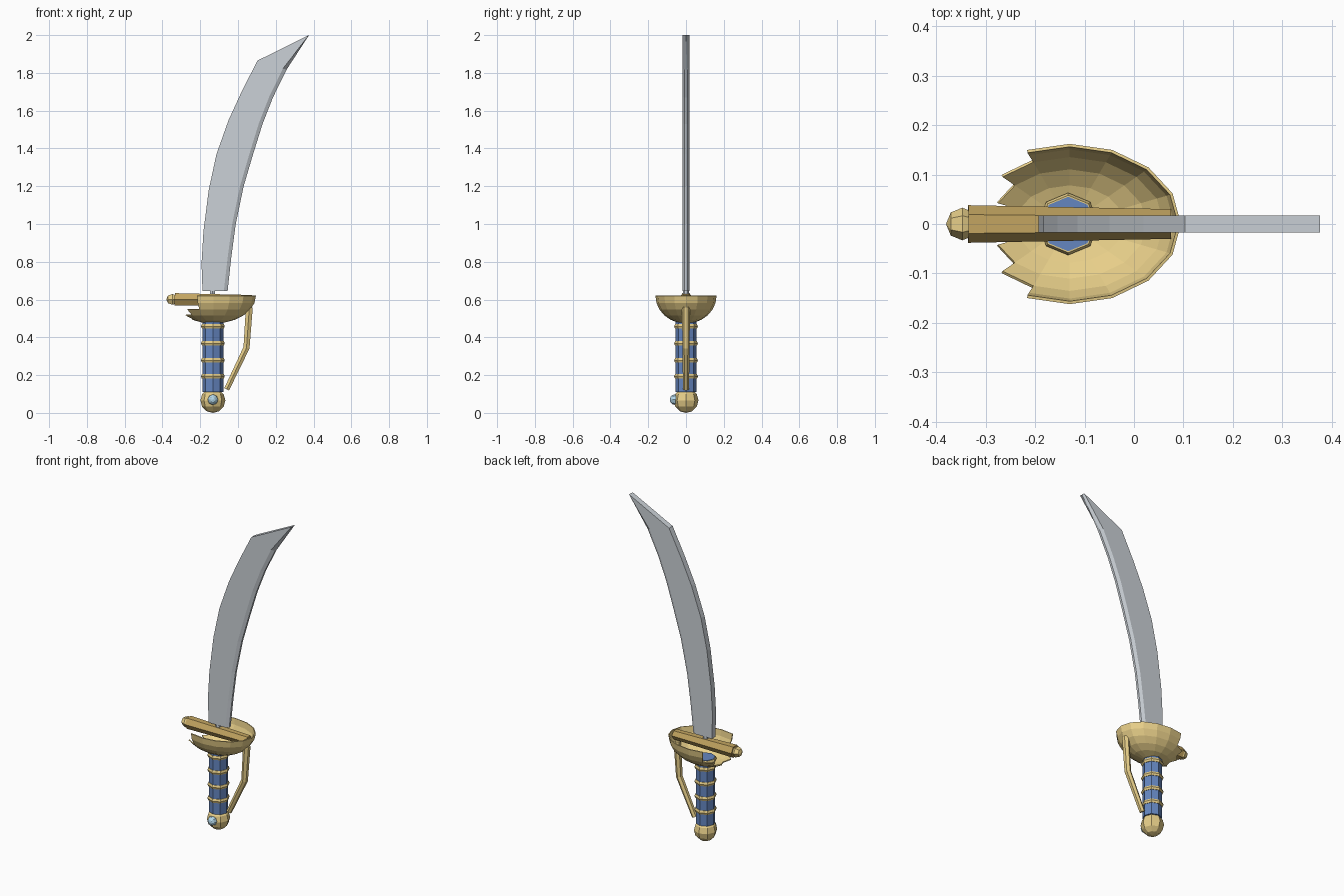
import bpy, bmesh, math
from mathutils import Vector, Matrix

if "Cube" in bpy.data.objects:
    bpy.data.objects.remove(bpy.data.objects["Cube"])


def material(name, rgb):
    m = bpy.data.materials.new(name)
    m.diffuse_color = (*rgb, 1)
    m.use_nodes = True
    m.node_tree.nodes["Principled BSDF"].inputs["Base Color"].default_value = m.diffuse_color
    return m


GOLD = material("gold", (0.80, 0.62, 0.25))
BRONZE = material("dark_gold", (0.55, 0.38, 0.12))
BLUE = material("blue_leather", (0.13, 0.24, 0.53))
GEM = material("light_blue_gem", (0.45, 0.68, 0.82))
STEEL = material("steel", (0.60, 0.64, 0.68))
CX = -0.133  # axis of the hilt


def finish(name, bm, mat):
    bmesh.ops.remove_doubles(bm, verts=bm.verts, dist=0.0001)
    bmesh.ops.recalc_face_normals(bm, faces=bm.faces)
    me = bpy.data.meshes.new(name)
    bm.to_mesh(me)
    bm.free()
    ob = bpy.data.objects.new(name, me)
    bpy.context.collection.objects.link(ob)
    me.materials.append(mat)
    return ob


def skin(bm, loops, closed=False):
    """Bridge equal-length point loops, capping the ends unless closed."""
    rows = [[bm.verts.new(p) for p in loop] for loop in loops]
    n = len(rows[0])
    pairs = list(zip(rows, rows[1:])) + ([(rows[-1], rows[0])] if closed else [])
    for a, b in pairs:
        for i in range(n):
            j = (i + 1) % n
            bm.faces.new((a[i], a[j], b[j], b[i]))
    if not closed:
        bm.faces.new(rows[0])
        bm.faces.new(rows[-1])


def ball(name, loc, r, segs, rings, mat, rot=None):
    bm = bmesh.new()
    bmesh.ops.create_uvsphere(bm, u_segments=segs, v_segments=rings, radius=r,
                              matrix=Matrix.Translation(loc) @ (rot or Matrix()))
    return finish(name, bm, mat)


def lathe_ring(r, z, n=8):
    return [(CX + r * math.cos(2 * math.pi * i / n),
             r * math.sin(2 * math.pi * i / n), z) for i in range(n)]


def bar(name, path, radii, mat, n=6):
    """Six-sided rod along a path in the XZ plane, mitred at the bends."""
    pts = [Vector((x, 0, z)) for x, z in path]
    loops = []
    for i, p in enumerate(pts):
        t = (pts[min(i + 1, len(pts) - 1)] - pts[max(i - 1, 0)]).normalized()
        side = Vector((0, 1, 0))
        up = t.cross(side)
        loops.append([p + radii[i] * (side * math.cos(2 * math.pi * k / n)
                                      + up * math.sin(2 * math.pi * k / n)) for k in range(n)])
    bm = bmesh.new()
    skin(bm, loops)
    return finish(name, bm, mat)


# Blade: curved, flat sides, bevelled cutting edge, clipped point
spine = [(-.188, .645), (-.193, .79), (-.183, .96), (-.155, 1.18),
         (-.114, 1.37), (-.05, 1.55), (.019, 1.70), (.103, 1.865)]
edge = [(-.055, .645), (-.036, .82), (-.012, 1.0), (.03, 1.2),
        (.08, 1.37), (.13, 1.53), (.185, 1.67), (.257, 1.817)]
T, FLAT = 0.0175, 0.007
loops = []
for s, e in zip(spine, edge):
    s, e = Vector((s[0], 0, s[1])), Vector((e[0], 0, e[1]))
    i = e + (s - e).normalized() * 0.02
    loops.append([p + Vector((0, y, 0)) for p, y in
                  ((s, -T), (i, -T), (e, -FLAT), (e, FLAT), (i, T), (s, T))])
tip = (0.376, 2.0)
loops.append([(tip[0], y, tip[1]) for y in (-T, -T, 0, 0, T, T)])
bm = bmesh.new()
rows = [[bm.verts.new(p) for p in l] for l in loops]
for a, b in zip(rows, rows[1:]):
    for i in range(6):
        j = (i + 1) % 6
        bm.faces.new((a[i], a[j], b[j], b[i]))
bm.faces.new(rows[0])
bmesh.ops.dissolve_degenerate(bm, dist=0.0001, edges=bm.edges)
finish("blade", bm, STEEL)

# Short tang joining the blade to the cross bar
bar("blade_tang", [(-.135, .60), (-.135, .65)], [.016, .016], STEEL)

# Cross bar with end knob
bar("cross_bar", [(-.335, .601), (.075, .598)], [.038, .030], BRONZE)
ball("cross_bar_knob", (-.347, 0, .601), .033, 6, 4, GOLD, Matrix.Rotation(math.pi / 2, 4, 'Y'))

# Bowl guard: half ellipsoid with a stepped opening at the back
COLS, RX, RY, DEPTH, TOP = 16, 0.225, 0.162, 0.147, 0.62
first_row = {5: 2, 6: 3, 7: 4, 8: 4, 9: 3, 10: 2}
bm = bmesh.new()
grid = []
for r in range(6):
    el = math.radians(15 * r)
    grid.append([bm.verts.new((-.13 + RX * math.cos(el) * math.cos(2 * math.pi * c / COLS),
                               RY * math.cos(el) * math.sin(2 * math.pi * c / COLS),
                               TOP - DEPTH * math.sin(el))) for c in range(COLS)])
for r in range(5):
    for c in range(COLS):
        if r >= first_row.get(c, 0):
            d = (c + 1) % COLS
            bm.faces.new((grid[r][c], grid[r][d], grid[r + 1][d], grid[r + 1][c]))
bm.faces.new(grid[5])
bmesh.ops.delete(bm, geom=[v for v in bm.verts if not v.link_faces], context='VERTS')
bowl = finish("bowl_guard", bm, GOLD)
mod = bowl.modifiers.new("thickness", 'SOLIDIFY')
mod.thickness = 0.006

# Octagonal grip
bm = bmesh.new()
skin(bm, [lathe_ring(.055, .11), lathe_ring(.055, .515)])
finish("grip", bm, BLUE)

# Raised rings around the grip
for k, z in enumerate((.193, .278, .368, .458, .50)):
    bm = bmesh.new()
    skin(bm, [lathe_ring(r, z + h) for r, h in
              ((.050, -.012), (.058, -.012), (.063, 0), (.058, .012), (.050, .012))], closed=True)
    finish("grip_ring_%d" % (k + 1), bm, GOLD)

# Pommel with a gem on the front
ball("pommel", (CX, 0, .066), .066, 8, 6, GOLD)
ball("pommel_gem", (CX, -.058, .07), .028, 8, 6, GEM, Matrix.Rotation(math.pi / 2, 4, 'X'))

# Bent knuckle guard
bar("knuckle_guard", [(.060, .56), (.045, .345), (-.060, .125)], [.021, .019, .016], GOLD)
